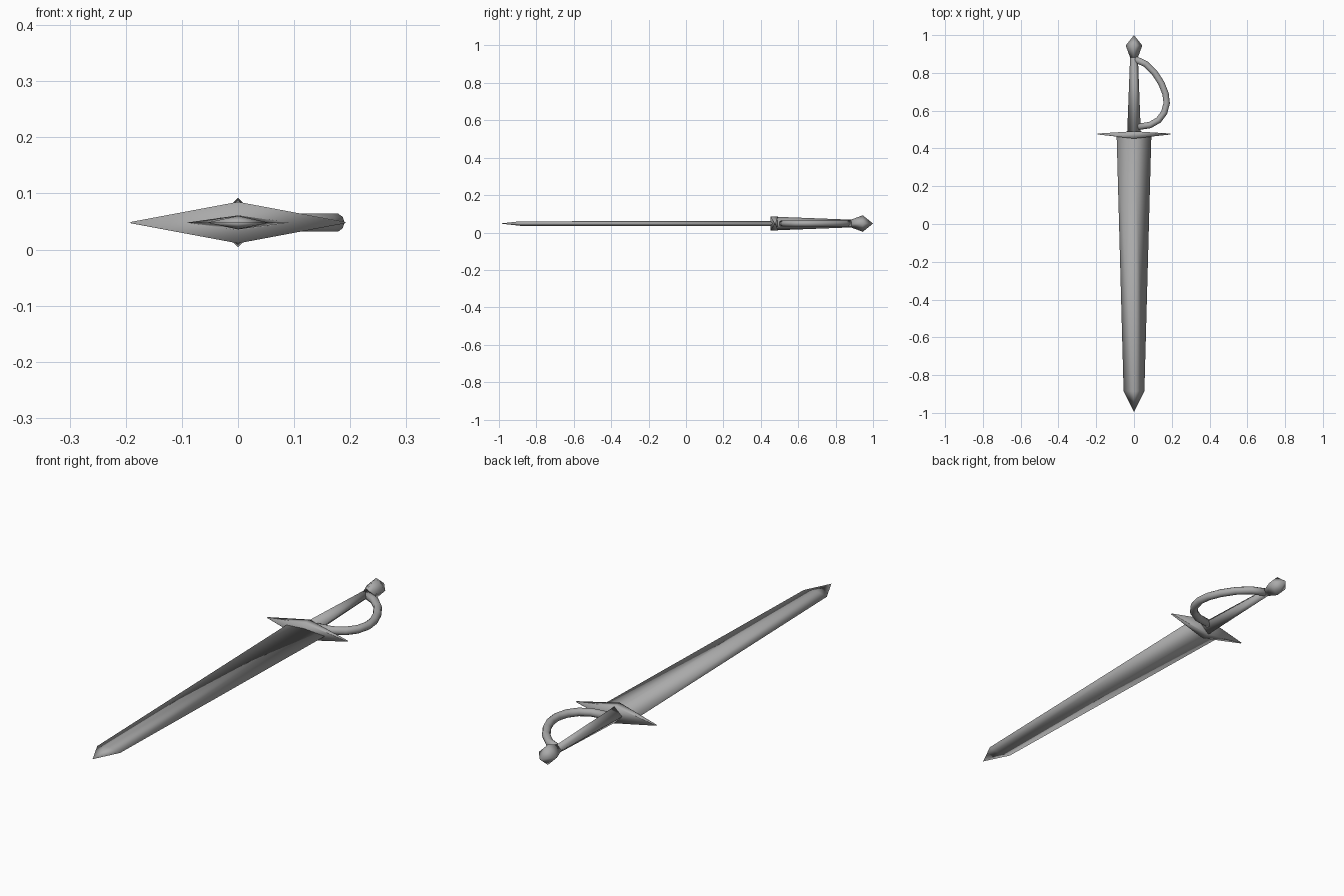
import bpy, bmesh, math
from mathutils import Vector

if "Cube" in bpy.data.objects:
    bpy.data.objects.remove(bpy.data.objects["Cube"])

ZC = 0.048  # height of the sword's long axis

steel = bpy.data.materials.new("grey steel")
steel.diffuse_color = (0.4, 0.4, 0.4, 1)
steel.use_nodes = True
steel.node_tree.nodes["Principled BSDF"].inputs["Base Color"].default_value = steel.diffuse_color


def loft(name, rings, caps=True):
    """Skin a list of point rings; a one-point ring makes a tip."""
    bm = bmesh.new()
    rows = [[bm.verts.new(p) for p in r] for r in rings]
    for a, b in zip(rows, rows[1:]):
        n = max(len(a), len(b))
        for i in range(n):
            j = (i + 1) % n
            if len(a) == 1:
                bm.faces.new((a[0], b[j], b[i]))
            elif len(b) == 1:
                bm.faces.new((a[i], a[j], b[0]))
            else:
                bm.faces.new((a[i], a[j], b[j], b[i]))
    if caps:
        for r in (rows[0], rows[-1]):
            if len(r) > 2:
                bm.faces.new(r)
    bmesh.ops.recalc_face_normals(bm, faces=bm.faces)
    for f in bm.faces:
        f.smooth = True
    me = bpy.data.meshes.new(name)
    bm.to_mesh(me)
    bm.free()
    me.materials.append(steel)
    ob = bpy.data.objects.new(name, me)
    bpy.context.collection.objects.link(ob)
    return ob


def diamond(y, w, h):
    """Four-sided cross-section across the long axis."""
    if w == 0:
        return [(0, y, ZC)]
    return [(w, y, ZC), (0, y, ZC + h), (-w, y, ZC), (0, y, ZC - h)]


# Blade with a tapered point
loft("blade", [diamond(*s) for s in
               [(-0.995, 0, 0), (-0.885, 0.055, 0.012), (0.47, 0.092, 0.013)]])

# Cross guard: thick in the middle, thin pointed ends
def guard_ring(x, y0, y1, h):
    return [(x, y0, ZC - h), (x, y1, ZC - h), (x, y1, ZC + h), (x, y0, ZC + h)]

loft("guard", [guard_ring(-0.192, 0.474, 0.479, 0.001),
               guard_ring(0, 0.452, 0.491, 0.037),
               guard_ring(0.192, 0.474, 0.479, 0.001)])

# Grip and faceted pommel
loft("grip", [diamond(0.485, 0.036, 0.036), diamond(0.90, 0.02, 0.02)])
loft("pommel", [diamond(*s) for s in
                [(0.88, 0.02, 0.02), (0.945, 0.044, 0.044), (1.0, 0, 0)]])

# Knuckle bow: round tube swept along a bent path
path = [Vector((x, y, ZC)) for x, y in
        [(0.005, 0.873), (0.06, 0.848), (0.108, 0.802), (0.145, 0.745),
         (0.167, 0.69), (0.173, 0.64), (0.16, 0.59), (0.13, 0.55),
         (0.085, 0.524), (0.02, 0.514)]]
rings = []
for i, p in enumerate(path):
    t = (path[min(i + 1, len(path) - 1)] - path[max(i - 1, 0)]).normalized()
    side = Vector((-t.y, t.x, 0))
    rings.append([p + 0.017 * (side * math.cos(a) + Vector((0, 0, math.sin(a))))
                  for a in (k * math.tau / 10 for k in range(10))])
loft("knuckle_bow", rings)
